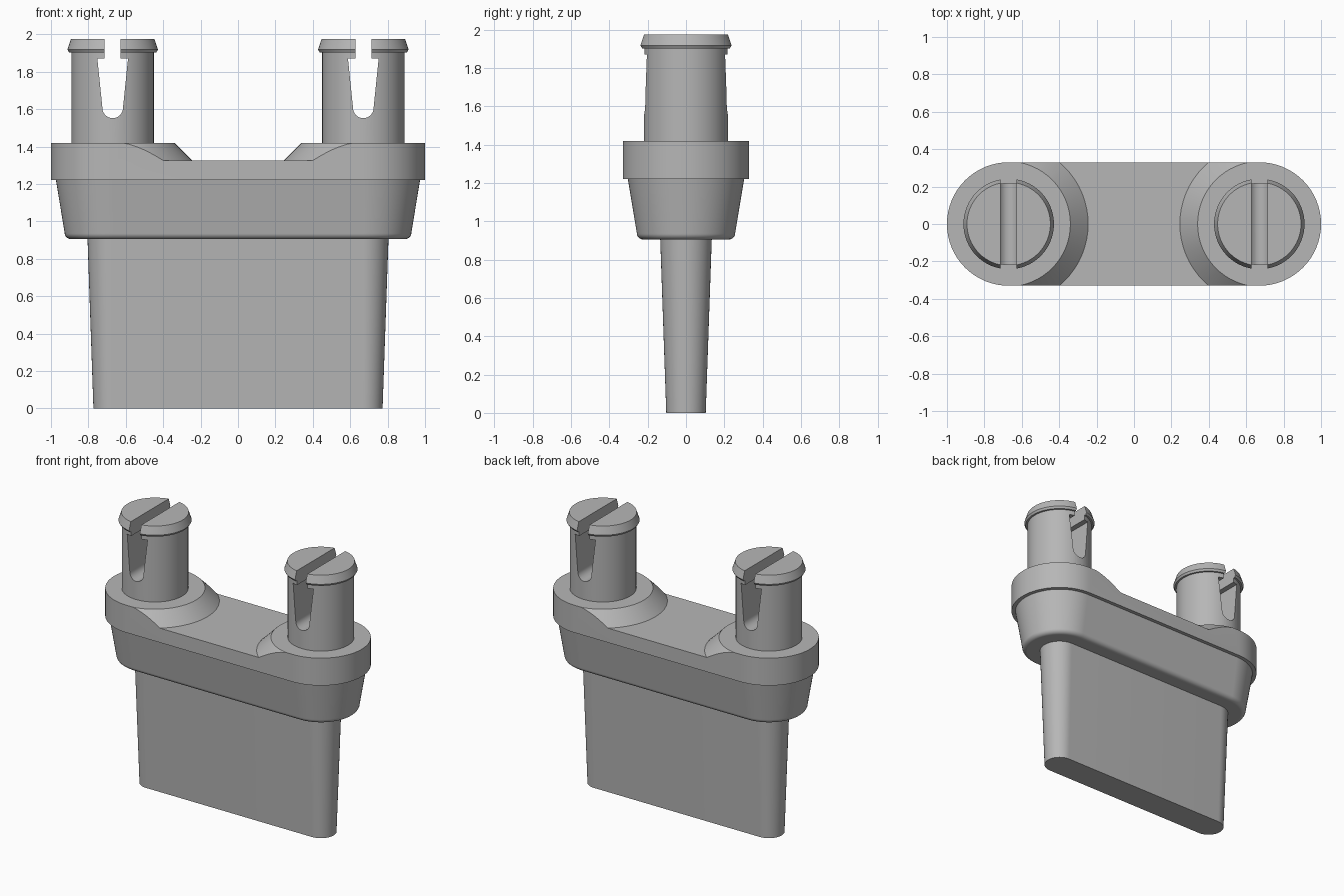
import bpy
import bmesh
from math import pi, sin, cos

if "Cube" in bpy.data.objects:
    bpy.data.objects.remove(bpy.data.objects["Cube"], do_unlink=True)

grey = bpy.data.materials.new("plain_grey")
grey.use_nodes = True
colour = (0.47, 0.47, 0.47, 1)
grey.diffuse_color = colour
grey.node_tree.nodes["Principled BSDF"].inputs["Base Color"].default_value = colour

CENTRE = 0.67   # distance of each post from the middle
SEGS = 32       # segments per half circle


def finish(name, bm):
    """Turn a bmesh into an object with outward normals."""
    bmesh.ops.remove_doubles(bm, verts=bm.verts, dist=1e-5)
    bmesh.ops.recalc_face_normals(bm, faces=bm.faces)
    mesh = bpy.data.meshes.new(name)
    bm.to_mesh(mesh)
    bm.free()
    mesh.materials.append(grey)
    obj = bpy.data.objects.new(name, mesh)
    bpy.context.collection.objects.link(obj)
    return obj


def loft(name, rings, half=CENTRE, x=0):
    """Stack rounded outlines given as (radius, z); half = 0 gives a round part."""
    bm = bmesh.new()
    loops = []
    for r, z in rings:
        loop = []
        for side in (1, -1):
            for i in range(SEGS + 1):
                a = -pi / 2 + pi * i / SEGS
                loop.append(bm.verts.new((x + side * (half + r * cos(a)), side * r * sin(a), z)))
        loops.append(loop)
    n = len(loops[0])
    for low, high in zip(loops, loops[1:]):
        for i in range(n):
            j = (i + 1) % n
            bm.faces.new((low[i], low[j], high[j], high[i]))
    bm.faces.new(loops[0][::-1])
    bm.faces.new(loops[-1])
    return finish(name, bm)


def prism(name, outline, x, depth):
    """Extrude an (x, z) outline through y."""
    bm = bmesh.new()
    face = bm.faces.new([bm.verts.new((x + px, -depth, pz)) for px, pz in outline])
    new = bmesh.ops.extrude_face_region(bm, geom=[face])["geom"]
    moved = [v for v in new if isinstance(v, bmesh.types.BMVert)]
    bmesh.ops.translate(bm, verts=moved, vec=(0, 2 * depth, 0))
    return finish(name, bm)


def activate(obj):
    bpy.ops.object.select_all(action='DESELECT')
    obj.select_set(True)
    bpy.context.view_layer.objects.active = obj


def combine(obj, tool, operation):
    """Apply a boolean and remove the tool."""
    tool.hide_render = True
    mod = obj.modifiers.new("cut", 'BOOLEAN')
    mod.operation, mod.solver, mod.object = operation, 'EXACT', tool
    activate(obj)
    bpy.ops.object.modifier_apply(modifier=mod.name)
    bpy.data.objects.remove(tool, do_unlink=True)


parts = []

# Tapered blade
parts.append(loft("blade", [(0.103, 0), (0.135, 0.92)]))

# Drafted body with a rounded bottom edge
fillet = 0.035
arc = [pi / 2 * i / 8 for i in range(9)]
rings = [(0.222 + fillet * sin(a), 0.905 + fillet * (1 - cos(a))) for a in arc]
body = loft("body", rings + [(0.305, 1.23)])
parts.append(body)

# Flange with a recessed middle and conical shoulders around the posts
flange = loft("flange", [(0.33, 1.22), (0.33, 1.42)])
keep = prism("keep_slab", [(-1.2, 1.1), (1.2, 1.1), (1.2, 1.325), (-1.2, 1.325)], 0, 0.6)
for side in (1, -1):
    cone = loft("keep_cone", [(0.455, 1.30), (0.315, 1.44)], 0, side * 0.675)
    combine(keep, cone, 'UNION')
combine(flange, keep, 'INTERSECT')
parts.append(flange)

# Split posts with flared heads
slot = [(-0.043, 2.1), (-0.043, 1.87), (-0.082, 1.87)]
slot += [(-0.055 * cos(pi * i / 16), 1.607 - 0.055 * sin(pi * i / 16)) for i in range(17)]
slot += [(0.082, 1.87), (0.043, 1.87), (0.043, 2.1)]
for side, name in ((1, "left_post"), (-1, "right_post")):
    x = side * CENTRE
    post = loft(name, [(0.22, 1.40), (0.22, 1.903), (0.233, 1.903),
                       (0.242, 1.918), (0.223, 1.976)], 0, x)
    combine(post, prism("slot_cutter", slot, x, 0.5), 'DIFFERENCE')
    parts.append(post)

# Smooth the curves, keep the edges crisp
for obj in parts:
    activate(obj)
    bpy.ops.object.shade_smooth_by_angle(angle=pi / 7)
weighted = body.modifiers.new("weighted_normals", 'WEIGHTED_NORMAL')
weighted.keep_sharp = True
